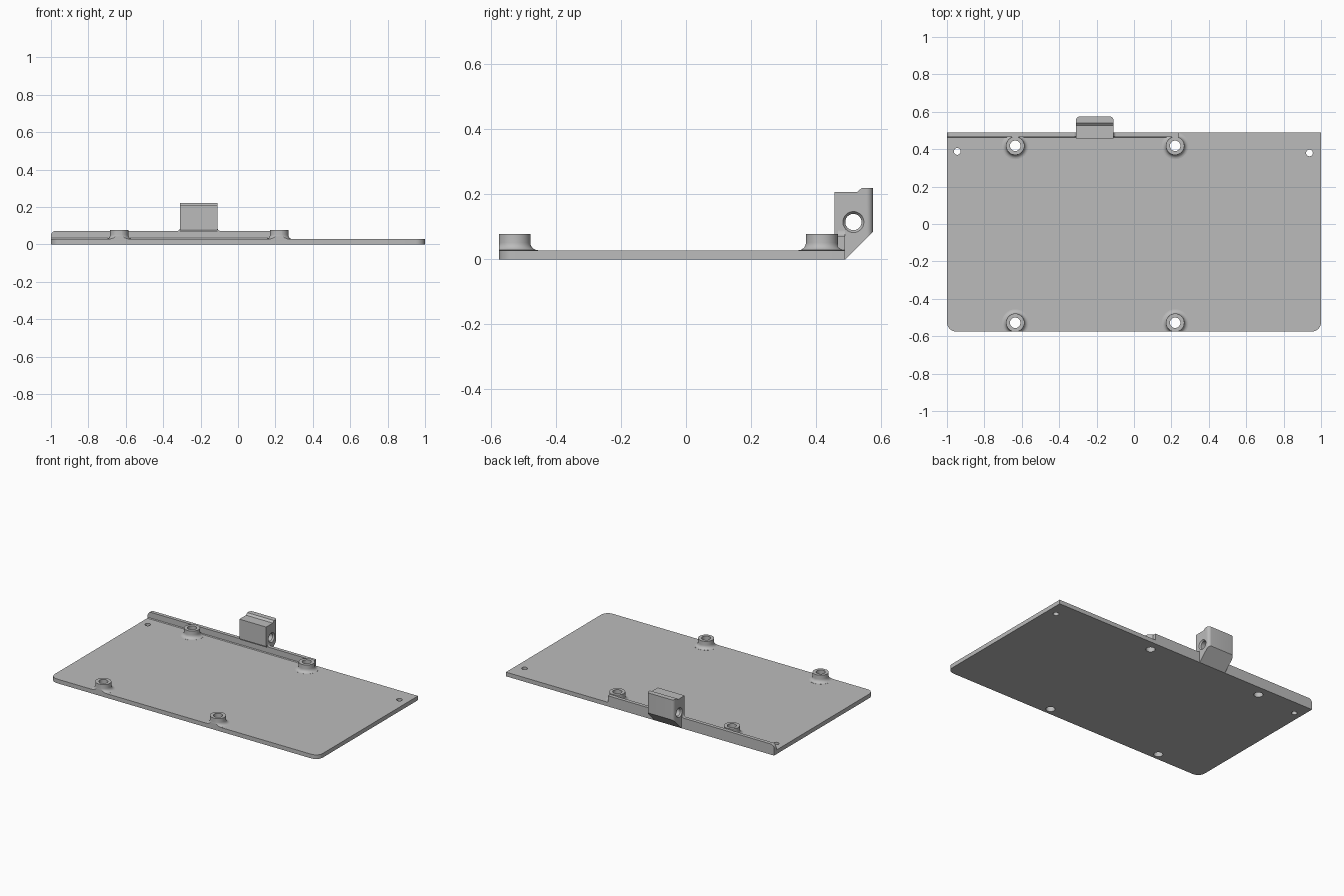
import bpy
import bmesh
from math import cos, sin, pi, radians
from mathutils import Matrix, Vector

if "Cube" in bpy.data.objects:
    bpy.data.objects.remove(bpy.data.objects["Cube"], do_unlink=True)

grey = bpy.data.materials.new("plain grey")
grey.use_nodes = True
grey.diffuse_color = (0.5, 0.5, 0.5, 1)
grey.node_tree.nodes["Principled BSDF"].inputs["Base Color"].default_value = (0.5, 0.5, 0.5, 1)

PLATE_TOP = 0.028
FRONT, BACK = -0.575, 0.49


def finish(bm, name):
    bmesh.ops.recalc_face_normals(bm, faces=bm.faces)
    mesh = bpy.data.meshes.new(name)
    bm.to_mesh(mesh)
    bm.free()
    mesh.materials.append(grey)
    obj = bpy.data.objects.new(name, mesh)
    bpy.context.collection.objects.link(obj)
    return obj


def extrude(name, outline, offset, round_edges=None, radius=0.02):
    """Extrude a closed outline; optionally round the edges chosen by a rule."""
    bm = bmesh.new()
    face = bm.faces.new([bm.verts.new(p) for p in outline])
    new = bmesh.ops.extrude_face_region(bm, geom=[face])["geom"]
    bmesh.ops.translate(bm, vec=offset, verts=[v for v in new if isinstance(v, bmesh.types.BMVert)])
    if round_edges:
        chosen = [e for e in bm.edges if round_edges(*(v.co for v in e.verts))]
        bmesh.ops.bevel(bm, geom=chosen, offset=radius, segments=8, profile=0.5, affect='EDGES')
    return finish(bm, name)


def box(name, x0, x1, y0, y1, z0, z1, round_edges=None, radius=0.02):
    outline = [(x0, y0, z0), (x1, y0, z0), (x1, y1, z0), (x0, y1, z0)]
    return extrude(name, outline, (0, 0, z1 - z0), round_edges, radius)


def lathe(name, profile, centre, axis='Z', sides=40):
    """Spin (radius, height) pairs about an axis, with both ends capped."""
    bm = bmesh.new()
    rings = [[bm.verts.new((r * cos(2 * pi * i / sides), r * sin(2 * pi * i / sides), h))
              for i in range(sides)] for r, h in profile]
    for low, high in zip(rings, rings[1:]):
        for i in range(sides):
            j = (i + 1) % sides
            bm.faces.new((low[i], low[j], high[j], high[i]))
    bm.faces.new(rings[0][::-1])
    bm.faces.new(rings[-1])
    turn = Matrix.Rotation(pi / 2, 4, 'Y') if axis == 'X' else Matrix()
    bm.transform(Matrix.Translation(Vector(centre)) @ turn)
    return finish(bm, name)


def combine(target, tool, operation):
    """Apply a boolean and discard the tool object."""
    mod = target.modifiers.new("combine", 'BOOLEAN')
    mod.operation, mod.object, mod.solver = operation, tool, 'EXACT'
    bpy.context.view_layer.update()
    graph = bpy.context.evaluated_depsgraph_get()
    mesh = bpy.data.meshes.new_from_object(target.evaluated_get(graph))
    target.modifiers.clear()
    target.data = mesh
    bpy.data.objects.remove(tool, do_unlink=True)


# Base plate with rounded front corners
plate = box("base_plate", -1, 1, FRONT, BACK, 0, PLATE_TOP,
            lambda a, b: abs(a.z - b.z) > 0.01 and a.y < 0, 0.05)

# Rear lip, rounded at its upper outer corner
lip = box("rear_lip", -1, 0.24, 0.466, BACK, 0, 0.072,
          lambda a, b: a.x < 0 and b.x < 0 and min(a.z, b.z) > 0.05, 0.025)
combine(plate, lip, 'UNION')

# Concave fillet where the lip meets the plate
arc = [radians(90 * i / 6) for i in range(7)]
fillet = [(-1, 0.47, PLATE_TOP - 0.004)]
fillet += [(-1, 0.454 + 0.014 * sin(a), PLATE_TOP + 0.012 - 0.014 * cos(a)) for a in arc]
combine(plate, extrude("lip_fillet", fillet, (1.24, 0, 0)), 'UNION')

# Mounting bosses with flared feet
boss_profile = [(0.072, PLATE_TOP - 0.01), (0.072, PLATE_TOP + 0.0005)]
boss_profile += [(0.072 - 0.023 * sin(a), PLATE_TOP + 0.0235 - 0.023 * cos(a)) for a in arc[1:]]
boss_profile += [(0.049, 0.078)]
boss_spots = [(x, y) for x in (-0.635, 0.22) for y in (0.418, -0.528)]
for x, y in boss_spots:
    combine(plate, lathe("boss", boss_profile, (x, y, 0)), 'UNION')

# Trim the front bosses flush with the plate, and the rear ones with the back
combine(plate, box("front_trim", -1.2, 1.2, -1, FRONT, -0.1, 0.3), 'DIFFERENCE')
combine(plate, box("back_trim", -1.2, 1.2, BACK, 1, -0.1, 0.3), 'DIFFERENCE')

# Through holes in the bosses and near the rear corners
holes = [(x, y, 0.028) for x, y in boss_spots] + [(-0.945, 0.388, 0.018), (0.938, 0.38, 0.018)]
for x, y, r in holes:
    combine(plate, lathe("hole", [(r, -0.1), (r, 0.2)], (x, y, 0)), 'DIFFERENCE')

# Hinge block with a sloping underside and a stepped top
side = [(0.49, 0), (0.575, 0.085), (0.575, 0.22), (0.541, 0.22), (0.527, 0.208),
        (0.457, 0.208), (0.457, 0.08), (0.466, 0.065), (0.466, 0.002)]
block = extrude("hinge_block", [(-0.31, y, z) for y, z in side], (0.2, 0, 0),
                lambda a, b: abs(a.x - b.x) < 0.01 and min(a.y, b.y) > 0.57, 0.02)

# Cross bore with chamfered mouths
bore = [(0.036, -0.105), (0.025, -0.09), (0.025, 0.09), (0.036, 0.105)]
combine(block, lathe("bore", bore, (-0.21, 0.515, 0.115), 'X'), 'DIFFERENCE')

# Small gussets blending the block sides into the lip
for name, x, s in (("right_gusset", -0.31, -1), ("left_gusset", -0.11, 1)):
    curve = [(x + s * 0.018 * (1 - sin(a)), 0.467, 0.071 + 0.018 * (1 - cos(a))) for a in arc]
    extrude(name, [(x, 0.467, 0.07)] + curve, (0, 0.022, 0))

# Smooth curved surfaces while keeping edges crisp
bpy.ops.object.select_all(action='DESELECT')
for obj in bpy.context.collection.objects:
    if obj.type == 'MESH':
        obj.select_set(True)
        bpy.context.view_layer.objects.active = obj
bpy.ops.object.shade_smooth_by_angle(angle=radians(30))
